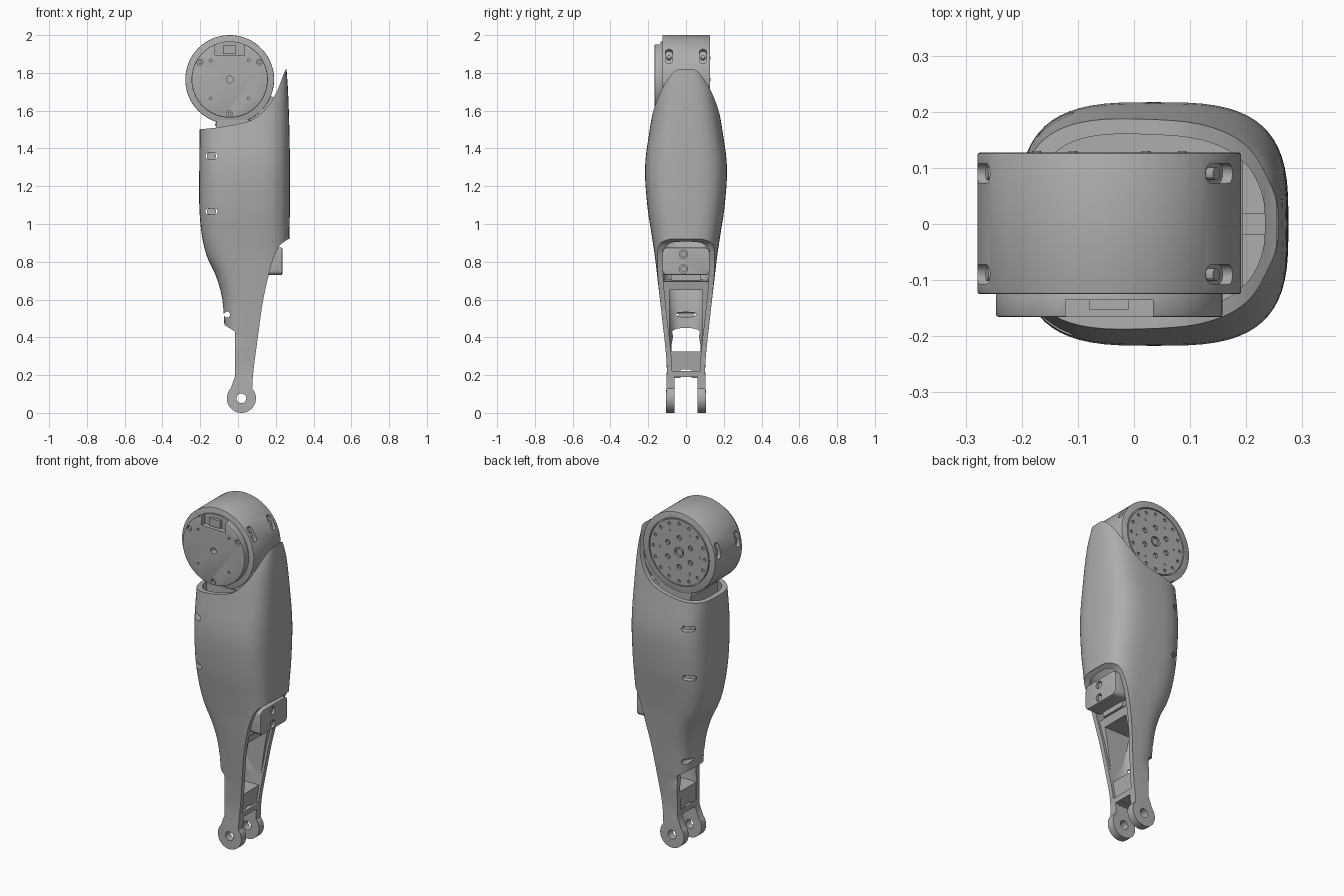
import bpy, bmesh
from math import sin, cos, pi, radians, copysign
from mathutils import Vector, Matrix

cube = bpy.data.objects.get("Cube")
if cube:
    bpy.data.objects.remove(cube)

metal = bpy.data.materials.new("plain grey")
GREY = (0.42, 0.42, 0.42, 1)
metal.use_nodes = True
metal.diffuse_color = GREY
metal.node_tree.nodes["Principled BSDF"].inputs["Base Color"].default_value = GREY


def add(name, bm, matrix=None):
    """Turn a bmesh into a linked object."""
    bmesh.ops.recalc_face_normals(bm, faces=bm.faces)
    if matrix:
        bm.transform(matrix)
    mesh = bpy.data.meshes.new(name)
    bm.to_mesh(mesh)
    bm.free()
    mesh.materials.append(metal)
    obj = bpy.data.objects.new(name, mesh)
    bpy.context.collection.objects.link(obj)
    return obj


def bridge(name, rings, matrix=None):
    """Closed solid through a list of equal rings."""
    bm = bmesh.new()
    loops = [[bm.verts.new(p) for p in ring] for ring in rings]
    n = len(loops[0])
    for low, high in zip(loops, loops[1:]):
        for i in range(n):
            j = (i + 1) % n
            bm.faces.new((low[i], low[j], high[j], high[i]))
    bm.faces.new(loops[0])
    bm.faces.new(loops[-1])
    return add(name, bm, matrix)


def prism(name, outline, a, b, axis="Y", matrix=None):
    """Extrude an outline of (x, z), or (y, z) for the X axis."""
    place = (lambda u, v, d: (u, d, v)) if axis == "Y" else (lambda u, v, d: (d, u, v))
    return bridge(name, [[place(u, v, d) for u, v in outline] for d in (a, b)], matrix)


def arc(cx, cz, r, start, end, n):
    angles = [radians(start + (end - start) * i / n) for i in range(n + 1)]
    return [(cx + r * cos(t), cz + r * sin(t)) for t in angles]


def circle(cx, cz, r, n=24):
    return arc(cx, cz, r, 0, 360, n)[:-1]


def rect(u0, u1, v0, v1):
    return [(u0, v0), (u1, v0), (u1, v1), (u0, v1)]


def rounded(u0, u1, v0, v1, r):
    return (arc(u1 - r, v1 - r, r, 0, 90, 6) + arc(u0 + r, v1 - r, r, 90, 180, 6)
            + arc(u0 + r, v0 + r, r, 180, 270, 6) + arc(u1 - r, v0 + r, r, 270, 360, 6))


def smooth(points, steps=5):
    """Catmull-Rom curve through points of any dimension."""
    p = [Vector(q) for q in points]
    p = [2 * p[0] - p[1]] + p + [2 * p[-1] - p[-2]]
    out = []
    for a, b, c, d in zip(p, p[1:], p[2:], p[3:]):
        for i in range(steps):
            t = i / steps
            out.append((b * 2 + (c - a) * t + (a * 2 - b * 5 + c * 4 - d) * t ** 2
                        + (b * 3 - a - c * 3 + d) * t ** 3) / 2)
    return out + [p[-2]]


def cut(obj, *tools, operation="DIFFERENCE"):
    """Apply booleans and discard the cutters."""
    for tool in tools:
        mod = obj.modifiers.new("cut", "BOOLEAN")
        mod.operation, mod.solver, mod.object = operation, "EXACT", tool
        tool.hide_render = True
    bake(obj)
    for tool in tools:
        bpy.data.objects.remove(tool)
    return obj


def bake(obj):
    graph = bpy.context.evaluated_depsgraph_get()
    mesh = bpy.data.meshes.new_from_object(obj.evaluated_get(graph))
    obj.modifiers.clear()
    obj.data = mesh


def bevel(obj, width):
    mod = obj.modifiers.new("bevel", "BEVEL")
    mod.width, mod.segments, mod.limit_method = width, 2, "ANGLE"
    bake(obj)
    return obj


# Body sections: height, rear x, front x, half width
SECTIONS = smooth([
    (-0.05, -0.2, 0.27, 0.105), (0.1, -0.2, 0.27, 0.105), (0.25, -0.2, 0.27, 0.102),
    (0.38, -0.078, 0.27, 0.113), (0.45, -0.072, 0.27, 0.121), (0.6, -0.083, 0.27, 0.138),
    (0.72, -0.115, 0.27, 0.152), (0.83, -0.165, 0.27, 0.165), (0.95, -0.193, 0.272, 0.183),
    (1.1, -0.205, 0.275, 0.205), (1.3, -0.205, 0.275, 0.217), (1.5, -0.203, 0.272, 0.192),
    (1.7, -0.2, 0.265, 0.157), (1.82, -0.2, 0.257, 0.11), (1.95, -0.19, 0.25, 0.08)])


def body(name, inset, low=-1, high=3, n=64):
    rings = []
    for z, x0, x1, hy in SECTIONS:
        if low < z < high:
            cx, hx, hy = (x0 + x1) / 2, (x1 - x0) / 2 - inset, hy - inset
            se = lambda v: copysign(abs(v) ** (2 / 3.2), v)
            rings.append([(cx + hx * se(cos(2 * pi * i / n)), hy * se(sin(2 * pi * i / n)), z)
                          for i in range(n)])
    return bridge(name, rings)


# Side outline of the shell: swept top rim, arched shin opening, fork eye
EYE = (0.018, 0.077)
rim = smooth([(-0.4, 1.49), (-0.16, 1.505), (0, 1.53), (0.09, 1.56), (0.16, 1.625),
              (0.205, 1.7), (0.24, 1.79), (0.254, 1.82)])
shin = smooth([(0.265, 0.92), (0.22, 0.885), (0.185, 0.81), (0.16, 0.72), (0.13, 0.58),
               (0.105, 0.4), (0.085, 0.25), (0.077, 0.17)])
eye = arc(*EYE, 0.077, 42, -222, 40)
hood = [(-0.017, 0.19), (-0.015, 0.43), (-0.07, 0.465), (-0.4, 0.465)]
outline = [tuple(p) for p in rim] + [(0.35, 1.82), (0.35, 0.925)] + [tuple(p) for p in shin] + eye + hood

shell = body("shin_shell", 0)
cut(shell, prism("side_cutter", outline, -0.5, 0.5), operation="INTERSECT")
slots = [prism("slot_cutter", rounded(-0.172, -0.108, z - 0.016, z + 0.016, 0.0155), -0.4, 0.4)
         for z in (1.36, 1.067)]
cut(shell, body("hollow_cutter", 0.027, low=0.2),
    prism("fork_gap_cutter", rect(-0.06, 0.06, -0.1, 0.19), -0.5, 0.5, "X"),
    prism("eye_cutter", circle(*EYE, 0.026), -0.4, 0.4),
    prism("ankle_hole_cutter", circle(-0.058, 0.52, 0.016), -0.4, 0.4), *slots)

# Inner frame: window, cross block and fork notch
frame = body("inner_frame", 0.02, high=0.8)
front_edge = [(p.x - 0.014, p.y) for p in shin if 0.2 < p.y < 0.72]
cut(frame, prism("frame_cutter", [(-0.4, 0.72)] + front_edge + [(0.06, 0.185), (-0.012, 0.185),
    (-0.012, 0.44), (-0.05, 0.47), (-0.4, 0.47)], -0.5, 0.5), operation="INTERSECT")
cut(frame, prism("window_cutter", rect(-0.087, 0.087, 0.325, 0.65), -0.5, 0.5, "X"),
    prism("notch_cutter", rect(-0.028, 0.028, 0.1, 0.23), -0.5, 0.5, "X"))

# Shin bracket with two screws
bracket = bevel(prism("shin_bracket", rounded(-0.125, 0.125, 0.73, 0.875, 0.025), 0.14, 0.235, "X"), 0.006)
cut(bracket, *[prism("screw_cutter", circle(-0.013, z, 0.022), 0.215, 0.3, "X") for z in (0.762, 0.84)])
for z in (0.762, 0.84):
    prism("bracket_screw", circle(-0.013, z, 0.015), 0.2, 0.226, "X")
prism("bracket_arm", rect(-0.08, 0.08, 0.7, 0.86), 0.02, 0.15, "X")

# Interior: floor, rib and screw bosses behind the slots
floor = body("shell_floor", 0.02, low=1.3, high=1.6)
cut(floor, prism("floor_cutter", rect(-0.4, 0.4, 1.39, 1.43), -0.5, 0.5), operation="INTERSECT")
prism("shell_rib", rect(0.16, 0.255, 1.41, 1.5), -0.02, 0.02)
for z in (1.36, 1.067):
    prism("slot_boss", circle(-0.14, z, 0.024), -0.14, 0.14)

# Motor housing with screw pockets and a grooved, drilled rear face
MX, MZ, R = -0.044, 1.765, 0.235


def around(r, count, size, a, b, start=0, n=12):
    """Ring of cylinders about the motor axis."""
    return [prism("motor_screw", c, a, b) for k in range(count)
            for c in [circle(MX + r * cos(radians(start) + 2 * pi * k / count),
                             MZ + r * sin(radians(start) + 2 * pi * k / count), size, n)]]


motor = bevel(prism("motor_housing", circle(MX, MZ, R, 96), -0.125, 0.127), 0.004)
pockets = []
for angle in (32, 166):
    turn = Matrix.Translation((MX, 0, MZ)) @ Matrix.Rotation(-radians(angle), 4, "Y")
    for y in (-0.09, 0.09):
        pockets.append(prism("pocket_cutter", rounded(y - 0.018, y + 0.018, -0.045, 0.045, 0.0175),
                             R - 0.025, R + 0.1, "X", turn))
        prism("pocket_screw", circle(y, 0, 0.012, 12), R - 0.04, R - 0.01, "X", turn)
groove = cut(prism("groove_cutter", circle(MX, MZ, 0.197, 64), 0.117, 0.2),
             prism("groove_core", circle(MX, MZ, 0.191, 64), 0.1, 0.3))
cut(motor, groove, prism("hub_cutter", circle(MX, MZ, 0.03), 0.112, 0.2), *pockets,
    *around(0.085, 6, 0.015, 0.115, 0.2, 30), *around(0.168, 16, 0.009, 0.118, 0.2))
prism("motor_hub", circle(MX, MZ, 0.02), 0.1, 0.124)
around(0.085, 6, 0.009, 0.1, 0.122, 30)
around(0.13, 6, 0.008, 0.12, 0.13)

# Front motor cap with connector recess, centre hole and screws
cap = bevel(prism("motor_cap", circle(MX, MZ, 0.202, 80), -0.166, -0.12), 0.005)
cut(cap, prism("connector_cutter", rect(-0.122, 0.034, 1.895, 2.1), -0.3, -0.135),
    prism("centre_cutter", circle(MX, MZ, 0.018), -0.3, -0.13),
    *around(0.182, 3, 0.016, -0.3, -0.15, 30), *around(0.142, 4, 0.007, -0.3, -0.155, 45))
around(0.182, 3, 0.01, -0.158, -0.13, 30)
prism("connector_plug", rect(-0.08, -0.01, 1.9, 1.945), -0.152, -0.13)

# Cradle that ties the motor to the shell
prism("motor_cradle", arc(MX, MZ, R - 0.004, 252, 338, 24) + arc(MX, MZ, R + 0.022, 338, 252, 24),
      -0.12, 0.12)
prism("cradle_block", rect(-0.115, 0.1, 1.41, 1.55), -0.13, 0.12)

# Smooth shading with sharp edges kept
bpy.ops.object.select_all(action="DESELECT")
for obj in bpy.context.scene.objects:
    if obj.type == "MESH":
        obj.select_set(True)
        bpy.context.view_layer.objects.active = obj
bpy.ops.object.shade_smooth_by_angle(angle=radians(30))
